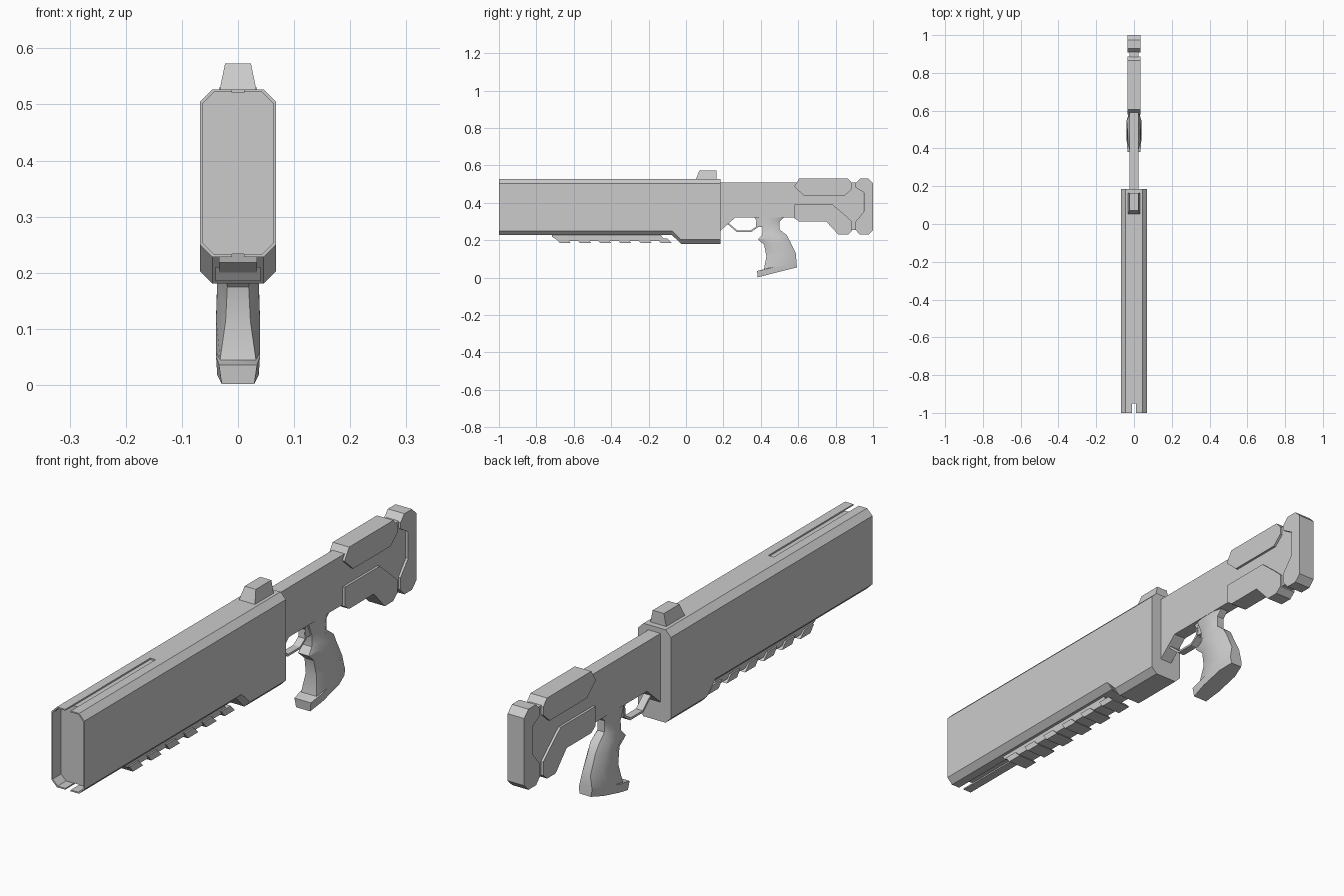
import bpy, bmesh


def finish(name, bm):
    bmesh.ops.recalc_face_normals(bm, faces=bm.faces[:])
    mesh = bpy.data.meshes.new(name)
    bm.to_mesh(mesh)
    bm.free()
    ob = bpy.data.objects.new(name, mesh)
    bpy.context.collection.objects.link(ob)
    return ob


def loft(name, rings):
    """Skin a list of equal-length point rings and cap both ends."""
    bm = bmesh.new()
    vs = [[bm.verts.new(p) for p in r] for r in rings]
    n = len(vs[0])
    for a, b in zip(vs, vs[1:]):
        for i in range(n):
            j = (i + 1) % n
            bm.faces.new((a[i], a[j], b[j], b[i]))
    bm.faces.new(vs[0])
    bm.faces.new(vs[-1])
    return finish(name, bm)


def plate(name, profile, w, w_low=None):
    """Extrude a side (y, z) profile symmetrically across x."""
    return loft(name, [[(s * w, y, z) for y, z in profile] for s in (-1, 1)])


def octagon(y, w, z0, z1, c):
    q = [(w, z0 + c), (w, z1 - c), (w - c, z1), (c - w, z1),
         (-w, z1 - c), (-w, z0 + c), (c - w, z0), (w - c, z0)]
    return [(x, y, z) for x, z in q]


# Main housing: chamfered shell, deeper at the rear, recessed muzzle
housing = loft("housing", [
    octagon(-0.95, 0.063, 0.233, 0.522, 0.0205),
    octagon(-1.0, 0.063, 0.233, 0.522, 0.0205),
    octagon(-1.0, 0.068, 0.228, 0.527, 0.0225),
    octagon(-0.075, 0.068, 0.228, 0.527, 0.0225),
    octagon(-0.027, 0.068, 0.181, 0.527, 0.0225),
    octagon(0.185, 0.068, 0.181, 0.527, 0.0225),
])

# Long slots in the top and bottom of the shell
for label, z0, z1 in (("top", 0.5215, 0.55), ("bottom", 0.2, 0.2335)):
    cutter = plate("slot_cutter_" + label,
                   [(-1.05, z0), (-0.5, z0), (-0.5, z1), (-1.05, z1)], 0.011)
    cutter.hide_render = True
    mod = housing.modifiers.new("slot_" + label, 'BOOLEAN')
    mod.object = cutter
    mod.operation = 'DIFFERENCE'
    mod.solver = 'EXACT'
    bpy.context.view_layer.objects.active = housing
    bpy.ops.object.modifier_apply(modifier=mod.name)
    bpy.data.objects.remove(cutter)

# Rear sight: tapered block with a sloped front
loft("sight", [
    [(-0.034, 0.05, 0.52), (0.034, 0.05, 0.52), (0.034, 0.163, 0.52), (-0.034, 0.163, 0.52)],
    [(-0.023, 0.072, 0.573), (0.023, 0.072, 0.573), (0.023, 0.163, 0.573), (-0.023, 0.163, 0.573)],
])

# Ribbed rail below the housing
plate("rail_base", [(-0.72, 0.235), (-0.715, 0.218), (-0.68, 0.196),
                    (-0.11, 0.196), (-0.14, 0.235)], 0.034)
for i in range(6):
    y = -0.675 + i * 0.108
    plate(f"rail_rib_{i + 1}", [(y - 0.02, 0.21), (y, 0.185),
                                (y + 0.06, 0.185), (y + 0.035, 0.21)], 0.04)

# Receiver and stock core
plate("receiver", [(0.15, 0.508), (0.95, 0.508), (0.95, 0.255), (0.82, 0.255),
                   (0.75, 0.323), (0.265, 0.323), (0.23, 0.292),
                   (0.185, 0.252), (0.15, 0.252)], 0.025)

# Stock pads and butt plate
plate("upper_pad", [(0.58, 0.49), (0.605, 0.53), (0.866, 0.53), (0.888, 0.505),
                    (0.888, 0.475), (0.85, 0.44), (0.63, 0.44), (0.58, 0.485)], 0.034)
plate("lower_pad", [(0.58, 0.39), (0.785, 0.39), (0.85, 0.335), (0.888, 0.30),
                    (0.888, 0.25), (0.865, 0.23), (0.815, 0.23), (0.75, 0.30),
                    (0.605, 0.30), (0.58, 0.318)], 0.034)
plate("butt_plate", [(0.93, 0.53), (0.975, 0.53), (1.0, 0.505), (1.0, 0.255),
                     (0.975, 0.23), (0.93, 0.23), (0.907, 0.255), (0.907, 0.30),
                     (0.952, 0.355), (0.952, 0.455), (0.907, 0.482),
                     (0.907, 0.505)], 0.034)

# Trigger guard and trigger
inner = [(0.228, 0.292), (0.275, 0.252), (0.345, 0.252), (0.374, 0.272), (0.38, 0.325)]
plate("trigger_guard", inner + [(0.388, 0.325), (0.382, 0.267), (0.348, 0.244),
                                (0.272, 0.244), (0.222, 0.286)], 0.014)
plate("trigger", [(0.36, 0.33), (0.376, 0.305), (0.374, 0.272), (0.412, 0.27),
                  (0.42, 0.33)], 0.012)

# Pistol grip: front y, z, back y, z, side half width, front half width
sections = [
    (0.385, 0.330, 0.530, 0.330, 0.024, 0.018),
    (0.410, 0.270, 0.500, 0.300, 0.024, 0.018),
    (0.408, 0.230, 0.500, 0.258, 0.028, 0.018),
    (0.385, 0.205, 0.538, 0.228, 0.034, 0.022),
    (0.418, 0.175, 0.556, 0.195, 0.037, 0.019),
    (0.430, 0.115, 0.588, 0.128, 0.039, 0.022),
    (0.417, 0.045, 0.590, 0.088, 0.039, 0.032),
    (0.380, 0.036, 0.591, 0.080, 0.039, 0.034),
    (0.383, 0.002, 0.593, 0.055, 0.037, 0.029),
]
rings = []
for fy, fz, by, bz, w, f in sections:
    half = [(0, f), (0.3, w), (0.75, w), (1, f * 0.8)]
    path = half + [(t, -x) for t, x in reversed(half)]
    rings.append([(x, fy + (by - fy) * t, fz + (bz - fz) * t) for t, x in path])
grip = loft("grip", rings)
bpy.ops.object.select_all(action='DESELECT')
bpy.context.view_layer.objects.active = grip
grip.select_set(True)
bpy.ops.object.shade_smooth_by_angle()
